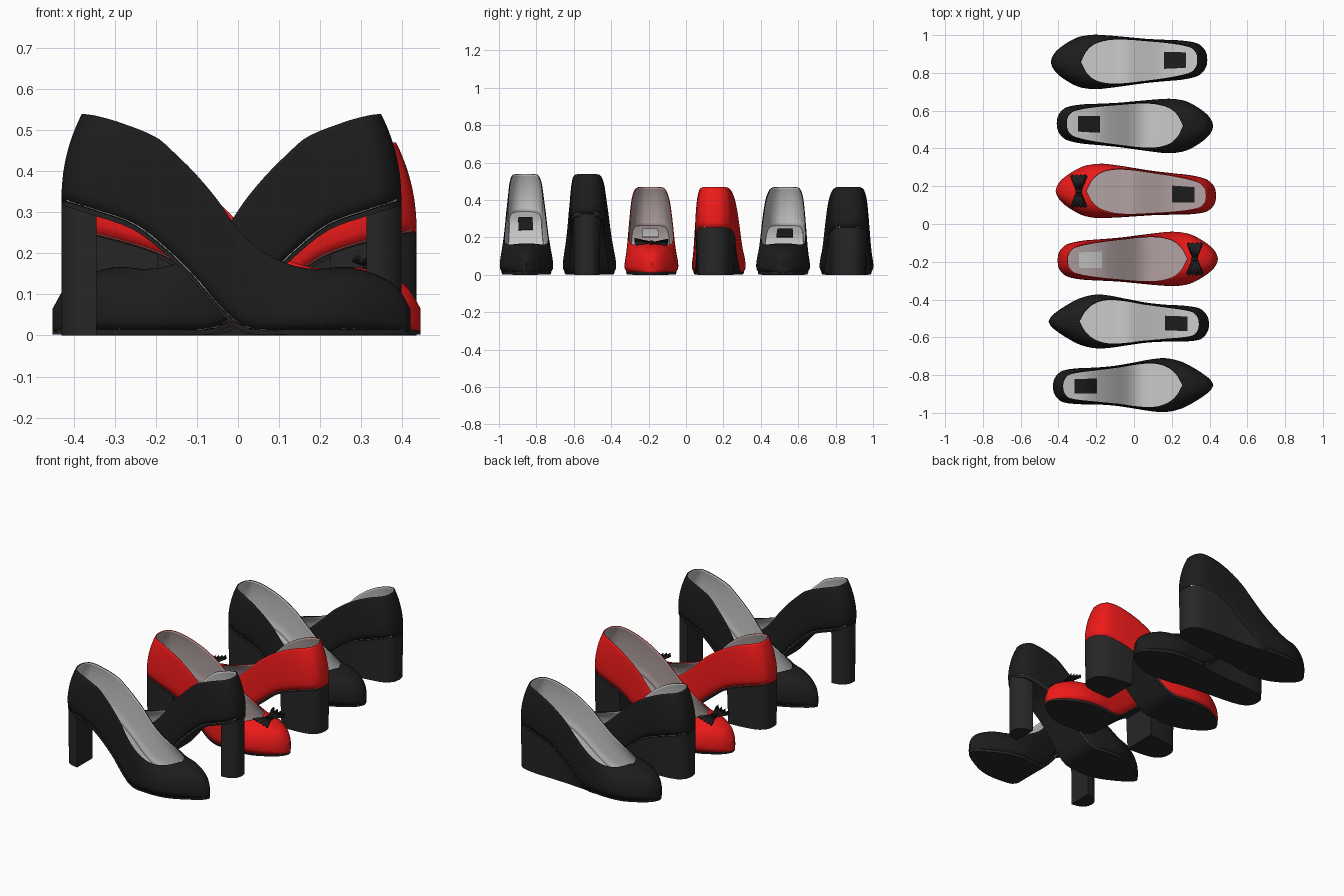
import bpy, math

if "Cube" in bpy.data.objects:
    bpy.data.objects.remove(bpy.data.objects["Cube"])

X0, X1 = -0.43, 0.42          # local shoe: heel at -x, toe at +x


def material(name, rgb):
    m = bpy.data.materials.new(name)
    m.diffuse_color = (*rgb, 1)
    m.use_nodes = True
    m.node_tree.nodes["Principled BSDF"].inputs["Base Color"].default_value = m.diffuse_color
    return m


BLACK = material("black_leather", (0.012, 0.012, 0.012))
SOLE = material("sole_black", (0.02, 0.02, 0.02))
RED = material("red_leather", (0.85, 0.01, 0.01))
GREY = material("grey_lining", (0.6, 0.6, 0.6))
PINK = material("pink_grey_lining", (0.45, 0.36, 0.36))


def curve(pts):
    """Smooth function through (x, value) points."""
    n = len(pts)

    def slope(i):
        a, b = pts[max(i - 1, 0)], pts[min(i + 1, n - 1)]
        return (b[1] - a[1]) / (b[0] - a[0])

    def f(x):
        x = min(max(x, pts[0][0]), pts[-1][0])
        i = 0
        while i < n - 2 and x > pts[i + 1][0]:
            i += 1
        (xa, a), (xb, b) = pts[i], pts[i + 1]
        h = xb - xa
        t = (x - xa) / h
        return ((2*t**3 - 3*t*t + 1) * a + (t**3 - 2*t*t + t) * h * slope(i)
                + (3*t*t - 2*t**3) * b + (t**3 - t*t) * h * slope(i + 1))
    return f


# Half widths in plan
slim = curve([(-.43, 0), (-.426, .03), (-.41, .06), (-.38, .083), (-.3, .095), (-.2, .098), (-.1, .106),
              (0, .122), (.1, .139), (.17, .143), (.25, .126), (.32, .09), (.38, .05), (.41, .022), (.42, 0)])
full = curve([(-.43, 0), (-.426, .033), (-.41, .062), (-.38, .086), (-.3, .103), (-.2, .11), (-.1, .117),
              (0, .128), (.1, .139), (.19, .145), (.27, .133), (.34, .097), (.39, .058), (.413, .025), (.42, 0)])
# Underside heights
arch_high = curve([(-.43, .325), (-.34, .297), (-.25, .263), (-.17, .2), (-.1, .13), (-.05, .07), (0, .024),
                   (.04, .01), (.1, .01), (.42, .01)])
arch_low = curve([(-.43, .25), (-.34, .233), (-.2, .187), (-.12, .13), (-.05, .07), (0, .03), (.05, .01),
                  (.1, .01), (.42, .01)])
# Topline at the opening, then crest of the vamp
toe = [(.1, .183), (.15, .167), (.2, .162), (.25, .167), (.3, .16), (.35, .142), (.39, .115), (.42, .065)]
top_high = curve([(-.43, .54), (-.38, .535), (-.3, .518), (-.2, .483), (-.15, .44), (-.1, .39), (-.05, .33),
                  (-.01, .272), (.04, .22)] + toe)
top_low = curve([(-.43, .47), (-.38, .467), (-.3, .452), (-.2, .415), (-.1, .35), (-.03, .282), (.04, .22)] + toe)
# Share of the width left open at the topline
opening = curve([(-.43, .76), (-.3, .82), (-.15, .92), (0, .93), (.1, .86), (.16, .74), (.2, .6), (.23, .38),
                 (.245, .17), (.25, 0)])


def stations(a, b, n):
    return [(a + b) / 2 - (b - a) / 2 * math.cos(math.pi * i / n) for i in range(n + 1)]


def add(name, verts, faces, mats):
    me = bpy.data.meshes.new(name)
    me.from_pydata(verts, [], faces)
    for m in mats:
        me.materials.append(m)
    import bmesh
    bm = bmesh.new()
    bm.from_mesh(me)
    bmesh.ops.remove_doubles(bm, verts=bm.verts, dist=0.0003)
    bm.to_mesh(me)
    bm.free()
    ob = bpy.data.objects.new(name, me)
    bpy.context.collection.objects.link(ob)
    bpy.ops.object.select_all(action='DESELECT')
    ob.select_set(True)
    bpy.context.view_layer.objects.active = ob
    bpy.ops.object.shade_smooth_by_angle(angle=math.radians(40))
    return ob


def shoe(tag, style, m, y0, bend, dx, sc=1.0):
    """m = 1: toe towards +x, m = -1: towards -x."""
    width = slim if style == "slim" else full
    base, top = (arch_high, top_high) if style == "slim" else (arch_low, top_low)
    skin, lining = (RED, PINK) if style == "block" else (BLACK, GREY)

    def place(x, y, z):
        c = y0 + bend * min(1, max(0, (.15 - x) / .55))
        return (m * (x * sc + dx), c + y, z)

    # Upper: lofted half sections on both sides, thickened inwards
    verts, faces, xs, n, e = [], [], stations(X0, X1, 90), 14, 2.6
    for side in (1, -1):
        o = len(verts)
        for x in xs:
            w, b, t = max(width(x), 0), base(x), top(x)
            r = max(opening(x), 0) if x < .25 else 0
            amax = math.acos(min(1, r ** (e / 2)))
            fmax = math.sin(amax) ** (2 / e)
            for j in range(n + 1):
                a = amax * j / n
                s = math.sin(a) ** (2 / e) / fmax
                y = w * max(math.cos(a), 0) ** (2 / e) if a < 1.5707 else 0
                y *= 1 - .1 * (1 - min(1, s / .25)) ** 2
                lean = .05 * s ** 2.2 * max(0, (-.2 - x) / .23) ** 1.5
                verts.append(place(x + lean, side * y, b + s * (t - b)))
        for i in range(len(xs) - 1):
            for j in range(n):
                q = [o + i*(n+1) + j, o + (i+1)*(n+1) + j, o + (i+1)*(n+1) + j + 1, o + i*(n+1) + j + 1]
                faces.append(q[::-1] if side * m > 0 else q)
    ob = add(tag + "_upper", verts, faces, [skin, lining])
    mod = ob.modifiers.new("thickness", 'SOLIDIFY')
    mod.thickness, mod.offset, mod.material_offset = .005, -1, 1

    # Slab following the shoe outline between two stations
    def slab(name, a, b, kt, kb, zt, zb, mat):
        vs, fs, st = [], [], stations(a, b, 40)
        for x in st:
            w = max(width(x), 0)
            for k, z in ((kt, zt(x)), (kb, zb(x))):
                for u in (-1, -.5, 0, .5, 1):
                    vs.append(place(x, u * k * w, z))
        ring = [0, 1, 2, 3, 4, 9, 8, 7, 6, 5]
        for i in range(len(st) - 1):
            for p, q in zip(ring, ring[1:] + ring[:1]):
                f = [i*10 + p, i*10 + q, i*10 + 10 + q, i*10 + 10 + p]
                fs.append(f if m > 0 else f[::-1])
        fs.append([(len(st) - 1) * 10 + p for p in (ring if m > 0 else ring[::-1])])
        fs.append([p for p in (ring[::-1] if m > 0 else ring)])
        add(tag + "_" + name, vs, fs, [mat])

    slab("outsole", X0, X1, .93, .9, lambda x: base(x) + .004, lambda x: base(x) - .008, SOLE)
    slab("footbed", X0 + .012, X1 - .02, .92, .92, lambda x: base(x) + .016, lambda x: base(x) + .006, lining)
    slab("insole_patch", -.315, -.195, .4, .4, lambda x: base(x) + .02, lambda x: base(x) + .015,
         GREY if style == "block" and m > 0 else BLACK)

    # Heel: thin column, wide block or full wedge
    end, kt, kb = {"slim": (-.345, .78, .74), "block": (-.22, .98, .88), "wedge": (.06, .96, .84)}[style]
    slab("heel", X0, end, kt, kb, lambda x: base(x) + .002, lambda x: 0, SOLE)

    # Pleated bow on the vamp
    if style == "block":
        vs, fs, ribs = [], [], 8
        for side in (1, -1):
            o = len(vs)
            for i in range(ribs + 1):
                u, zig = i / ribs * 2 - 1, (i % 2) * 2 - 1
                vs.append(place(.297 + u * .012, side * .004, .172 + zig * .003))
                vs.append(place(.297 + u * .043, side * (.085 + zig * .005), .176 - u * .012 + zig * .008))
            fs += [[o + 2*i, o + 2*i + 2, o + 2*i + 3, o + 2*i + 1] for i in range(ribs)]
        bow = add(tag + "_bow", vs, fs, [BLACK])
        bow.modifiers.new("thickness", 'SOLIDIFY').thickness = .004
        bpy.ops.mesh.primitive_cube_add(size=1, location=place(.297, 0, .172))
        knot = bpy.context.object
        knot.name = tag + "_bow_knot"
        knot.scale = (.034, .02, .022)
        knot.data.materials.append(BLACK)
        knot.modifiers.new("round", 'BEVEL').width = .15


# Three pairs, each mirrored left and right
shoe("column_heel_left", "slim", 1, -.853, -.007, 0)
shoe("column_heel_right", "slim", -1, -.516, -.014, .032)
shoe("block_heel_left", "block", 1, -.185, -.008, .025)
shoe("block_heel_right", "block", -1, .175, -.025, -.005)
shoe("wedge_left", "wedge", 1, .519, .013, .01, .975)
shoe("wedge_right", "wedge", -1, .858, .012, .031, .975)
